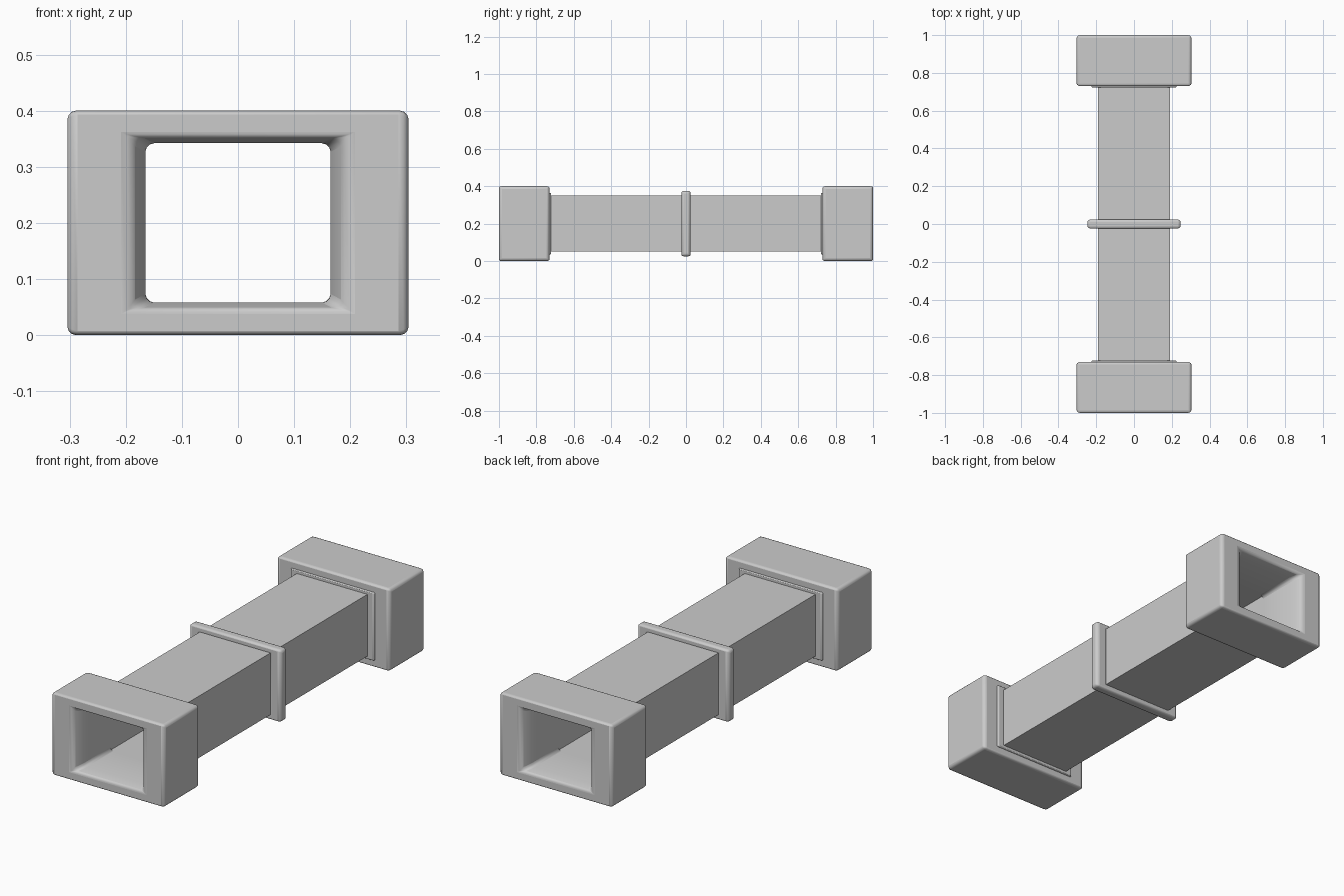
import bpy, bmesh, math

if "Cube" in bpy.data.objects:
    bpy.data.objects.remove(bpy.data.objects["Cube"])

ZC = 0.2  # height of the duct axis


def rect_sleeve(name, loops, bevel, segments=3, min_angle=30):
    """Closed hollow sleeve: rectangular loops (half x, half z, y) bridged in a ring."""
    bm = bmesh.new()
    rings = []
    for hx, hz, y in loops:
        rings.append([bm.verts.new((sx * hx, y, ZC + sz * hz))
                      for sx, sz in ((-1, -1), (1, -1), (1, 1), (-1, 1))])
    n = len(rings)
    for i in range(n):
        a, b = rings[i], rings[(i + 1) % n]
        for k in range(4):
            m = (k + 1) % 4
            bm.faces.new((a[k], a[m], b[m], b[k]))
    bmesh.ops.recalc_face_normals(bm, faces=bm.faces)
    me = bpy.data.meshes.new(name)
    bm.to_mesh(me)
    bm.free()
    ob = bpy.data.objects.new(name, me)
    bpy.context.collection.objects.link(ob)
    if bevel:
        mod = ob.modifiers.new("rounding", 'BEVEL')
        mod.width = bevel
        mod.segments = segments
        mod.limit_method = 'ANGLE'
        mod.angle_limit = math.radians(min_angle)
    bpy.ops.object.select_all(action='DESELECT')
    ob.select_set(True)
    bpy.context.view_layer.objects.active = ob
    bpy.ops.object.shade_smooth_by_angle(angle=math.radians(40))
    return ob


# Straight hollow duct
rect_sleeve("duct_tube", [(0.19, 0.15, -0.76), (0.19, 0.15, 0.76),
                          (0.165, 0.142, 0.76), (0.165, 0.142, -0.76)], 0)

# Thick rounded collars with a flared mouth, one at each end
for side, name in ((-1, "front_collar"), (1, "back_collar")):
    rect_sleeve(name, [(0.304, 0.2, side * 0.73), (0.304, 0.2, side * 1.0),
                       (0.19, 0.155, side * 1.0), (0.165, 0.142, side * 0.95),
                       (0.165, 0.142, side * 0.73)], 0.015)
    # Low lip where the tube enters the collar
    rect_sleeve(name + "_lip", [(0.225, 0.165, side * 0.74), (0.225, 0.165, side * 0.722),
                                (0.187, 0.147, side * 0.722), (0.187, 0.147, side * 0.74)], 0.006)

# Thin rounded flange at the middle
rect_sleeve("middle_flange", [(0.247, 0.175, -0.024), (0.247, 0.175, 0.024),
                              (0.18, 0.146, 0.024), (0.18, 0.146, -0.024)], 0.018)
